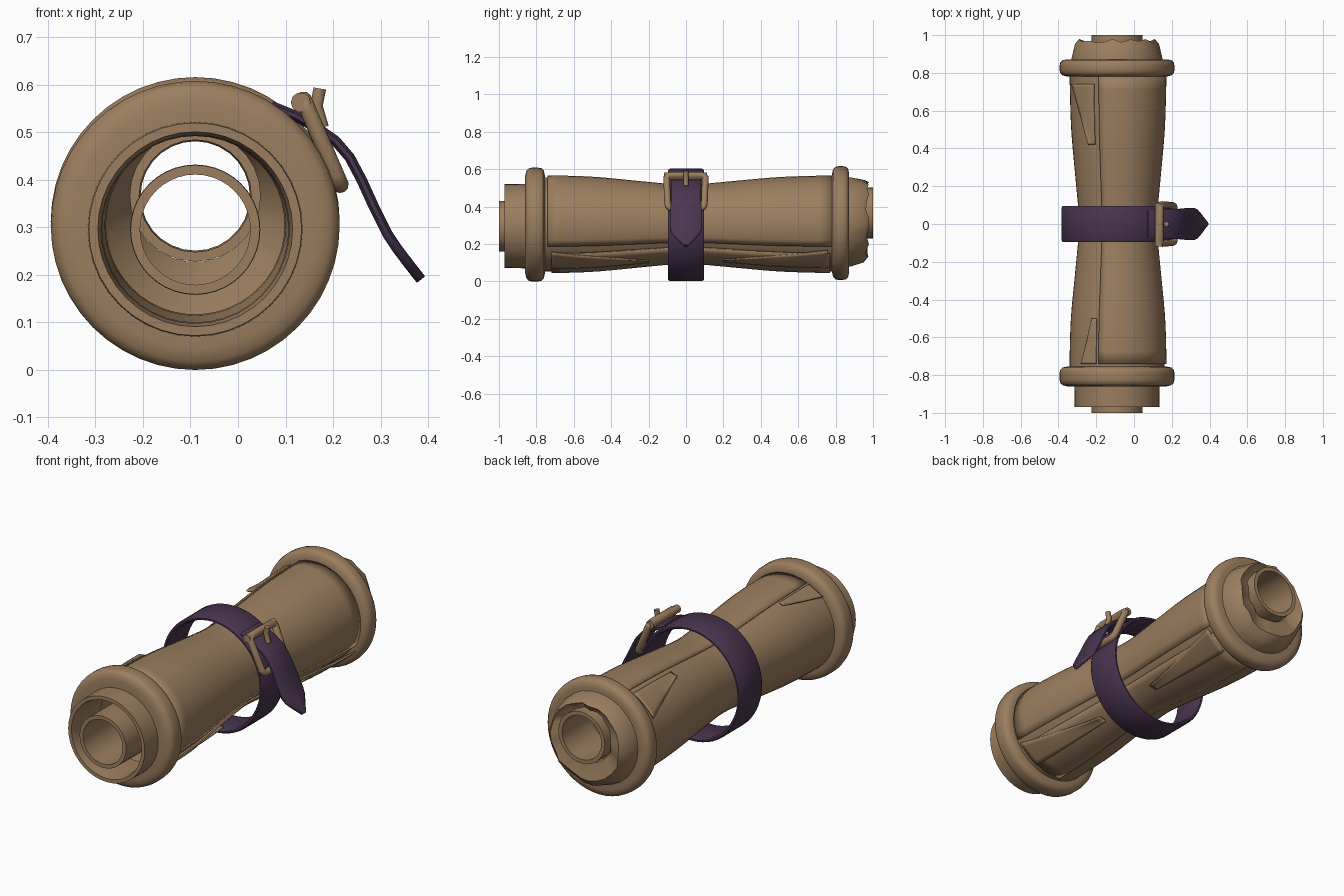
import bpy, bmesh, math, random
from mathutils import Vector

if "Cube" in bpy.data.objects:
    bpy.data.objects.remove(bpy.data.objects["Cube"])

random.seed(4)
CX, CZ = -0.09, 0.305


def material(name, col):
    m = bpy.data.materials.new(name)
    m.diffuse_color = (*col, 1)
    m.use_nodes = True
    m.node_tree.nodes["Principled BSDF"].inputs["Base Color"].default_value = m.diffuse_color
    return m


BROWN = material("tan parchment", (0.33, 0.21, 0.115))
PURPLE = material("purple leather", (0.066, 0.036, 0.078))


def finish(name, bm, mat, angle=40):
    bmesh.ops.recalc_face_normals(bm, faces=bm.faces)
    me = bpy.data.meshes.new(name)
    bm.to_mesh(me)
    bm.free()
    ob = bpy.data.objects.new(name, me)
    bpy.context.collection.objects.link(ob)
    me.materials.append(mat)
    bpy.ops.object.select_all(action='DESELECT')
    ob.select_set(True)
    bpy.context.view_layer.objects.active = ob
    bpy.ops.object.shade_smooth_by_angle(angle=math.radians(angle))
    return ob


def loft(name, rings, mat, closed=False, around=True, caps=False, angle=40):
    """Skin a list of point rings."""
    bm = bmesh.new()
    vs = [[bm.verts.new(p) for p in r] for r in rings]
    n = len(vs[0])
    pairs = list(zip(vs, vs[1:])) + ([(vs[-1], vs[0])] if closed else [])
    for a, b in pairs:
        for i in range(n if around else n - 1):
            j = (i + 1) % n
            bm.faces.new((a[i], a[j], b[j], b[i]))
    if caps:
        bm.faces.new(vs[0])
        bm.faces.new(vs[-1])
    return finish(name, bm, mat, angle)


def lathe(name, profile, closed=True, seg=40, jag=0.0):
    """Turn (y, radius, centre z) points about the roll's axis."""
    wob = [random.uniform(-jag, jag) for _ in range(seg)]
    rings = []
    for y, r, cz in profile:
        ring = []
        for i in range(seg):
            a = 2 * math.pi * i / seg
            yy = y + wob[i] * (y > 0.93)
            ring.append((CX + r * math.cos(a), min(yy, 1.0), cz + r * math.sin(a)))
        rings.append(ring)
    return loft(name, rings, BROWN, closed)


KEYS = [(-1, .255), (-.74, .258), (-.5, .252), (-.2, .222), (0, .203),
        (.2, .222), (.5, .25), (.8, .258), (1, .258)]


def radius(y):
    for (y0, r0), (y1, r1) in zip(KEYS, KEYS[1:]):
        if y <= y1:
            t = (y - y0) / (y1 - y0)
            return r0 + (r1 - r0) * t
    return KEYS[-1][1]


def smooth_radius(y):
    return sum(radius(y + d * .04) for d in range(-2, 3)) / 5


def patch(name, y0, y1, a0, a1, lift, lift_edge=0.0, taper=0.0, thick=0.008):
    """Curved sheet lying on the roll; angles in degrees, taper narrows the y1 end."""
    rings = []
    rows, cols = 22, max(6, int((a1 - a0) / 8))
    for k in range(rows + 1):
        t = k / rows
        y = y0 + (y1 - y0) * t
        b1 = a1 - (a1 - a0) * taper * t
        row = []
        for i in range(cols + 1):
            u = i / cols
            a = math.radians(a0 + (b1 - a0) * u)
            r = smooth_radius(y) + lift + lift_edge * u ** 3 * abs(2 * t - 1)
            row.append((CX + r * math.cos(a), y, CZ + r * math.sin(a)))
        rings.append(row)
    ob = loft(name, rings, BROWN, around=False)
    s = ob.modifiers.new("thickness", 'SOLIDIFY')
    s.thickness = thick
    s.offset = 0
    return ob


# rolled sheet: full inner wrap, then the overlapping outer layers and torn flaps
ys = [-.76 + 1.58 * k / 30 for k in range(31)]
outer = [(y, smooth_radius(y) - .006, CZ) for y in ys]
inner = [(y, smooth_radius(y) - .02, CZ) for y in reversed(ys)]
lathe("rolled_sheet", outer + inner, seg=48)
patch("outer_wrap", -.74, .78, -27, 112, .001)
patch("lower_wrap", -.72, .77, -95, -36, .0, .012)
patch("back_torn_flap", .74, .42, 118, 152, .003, .012, .75)
patch("front_torn_flap", -.74, -.5, 115, 135, .003, .01, .7)
patch("side_torn_flap", .76, .2, -60, -30, .008, .015, .7)
patch("underside_flap", -.72, -.2, -62, -32, .008, .015, .7)


# rounded end rings
def end_ring(name, y0, y1, cz):
    b, R, r = .018, .304, .215
    lathe(name, [(y0, r, cz), (y0, R - .045, cz), (y0 + .006, R - .018, cz), (y0 + b, R - .004, cz),
                 (y0 + .035, R, cz), (y1 - .035, R, cz), (y1 - b, R - .003, cz),
                 (y1 - .005, R - .015, cz), (y1, R - .04, cz), (y1, r, cz)], seg=48)


end_ring("front_ring", -.86, -.755, .304)
end_ring("back_ring", .78, .872, .312)

# front nested tubes
lathe("front_outer_tube", [(-.74, .228, .296), (-.97, .224, .296), (-.97, .205, .296), (-.93, .198, .296), (-.74, .196, .296)])
lathe("front_inner_tube", [(-.62, .137, .295), (-1, .136, .295), (-1, .116, .295), (-.62, .118, .295)])

# crumpled back end closing to a small hole
lathe("back_crumpled_end", [(.80, .245, .315), (.88, .24, .318), (.945, .222, .322), (.97, .20, .332),
                            (.955, .165, .35), (.95, .14, .36), (.94, .135, .362), (.90, .15, .35), (.80, .21, .32)],
      seg=26, jag=.012)
lathe("back_inner_tube", [(.75, .138, .366), (1.0, .136, .366), (1.0, .115, .366), (.75, .118, .366)], seg=28)


# strap: flat rounded section swept along an x-z path
def strap(name, path, widths, th, closed=False):
    n = len(path)
    rings = []
    for k, (x, z) in enumerate(path):
        p = path[(k - 1) % n] if closed else path[max(k - 1, 0)]
        q = path[(k + 1) % n] if closed else path[min(k + 1, n - 1)]
        t = Vector((q[0] - p[0], q[1] - p[1])).normalized()
        nx, nz = -t.y, t.x
        w = widths[k]
        e = min(.012, w * .3)
        sec = [(-w, -th * .4), (-w + e, -th), (0, -th), (w - e, -th), (w, -th * .4),
               (w, th * .4), (w - e, th), (0, th), (-w + e, th), (-w, th * .4)]
        rings.append([(x + nx * d, y, z + nz * d) for y, d in sec])
    return loft(name, rings, PURPLE, closed, caps=not closed, angle=60)


loop = [(CX + .003 + .286 * math.cos(math.tau * i / 56), .302 + .29 * math.sin(math.tau * i / 56)) for i in range(56)]
strap("strap_loop", loop, [.096] * 56, .011, True)
tail = [(.07, .555), (.12, .535), (.165, .51), (.205, .482), (.235, .447), (.26, .40), (.285, .345),
        (.315, .285), (.335, .255), (.36, .222), (.385, .19)]
strap("strap_tail", tail, [.08, .08, .08, .08, .08, .082, .085, .086, .075, .045, .008], .011)


# buckle frame and prong: round bars
def bar(name, pts, r, cyclic):
    cu = bpy.data.curves.new(name, 'CURVE')
    cu.dimensions = '3D'
    cu.bevel_depth = r
    cu.bevel_resolution = 3
    cu.use_fill_caps = True
    sp = cu.splines.new('POLY')
    sp.points.add(len(pts) - 1)
    for p, c in zip(sp.points, pts):
        p.co = (*c, 1)
    sp.use_cyclic_u = cyclic
    ob = bpy.data.objects.new(name, cu)
    bpy.context.collection.objects.link(ob)
    cu.materials.append(BROWN)
    bpy.ops.object.select_all(action='DESELECT')
    ob.select_set(True)
    bpy.context.view_layer.objects.active = ob
    bpy.ops.object.convert(target='MESH')
    bpy.ops.object.shade_smooth_by_angle(angle=math.radians(50))


half = [(0, 0), (.085, 0), (.103, .06), (.103, .12), (.098, .88), (.092, .96), (.075, 1), (0, 1)]
frame = [(.138 + .077 * t, y, .568 - .178 * t) for y, t in half]
frame += [(x, -y, z) for x, y, z in reversed(frame[1:-1])]
bar("buckle_frame", frame, .018, True)
bar("buckle_top_bar", [(.132, -.118, .563), (.132, .112, .563)], .021, False)
bar("buckle_prong", [(.172, 0, .592), (.165, 0, .555), (.178, 0, .51)], .014, False)
